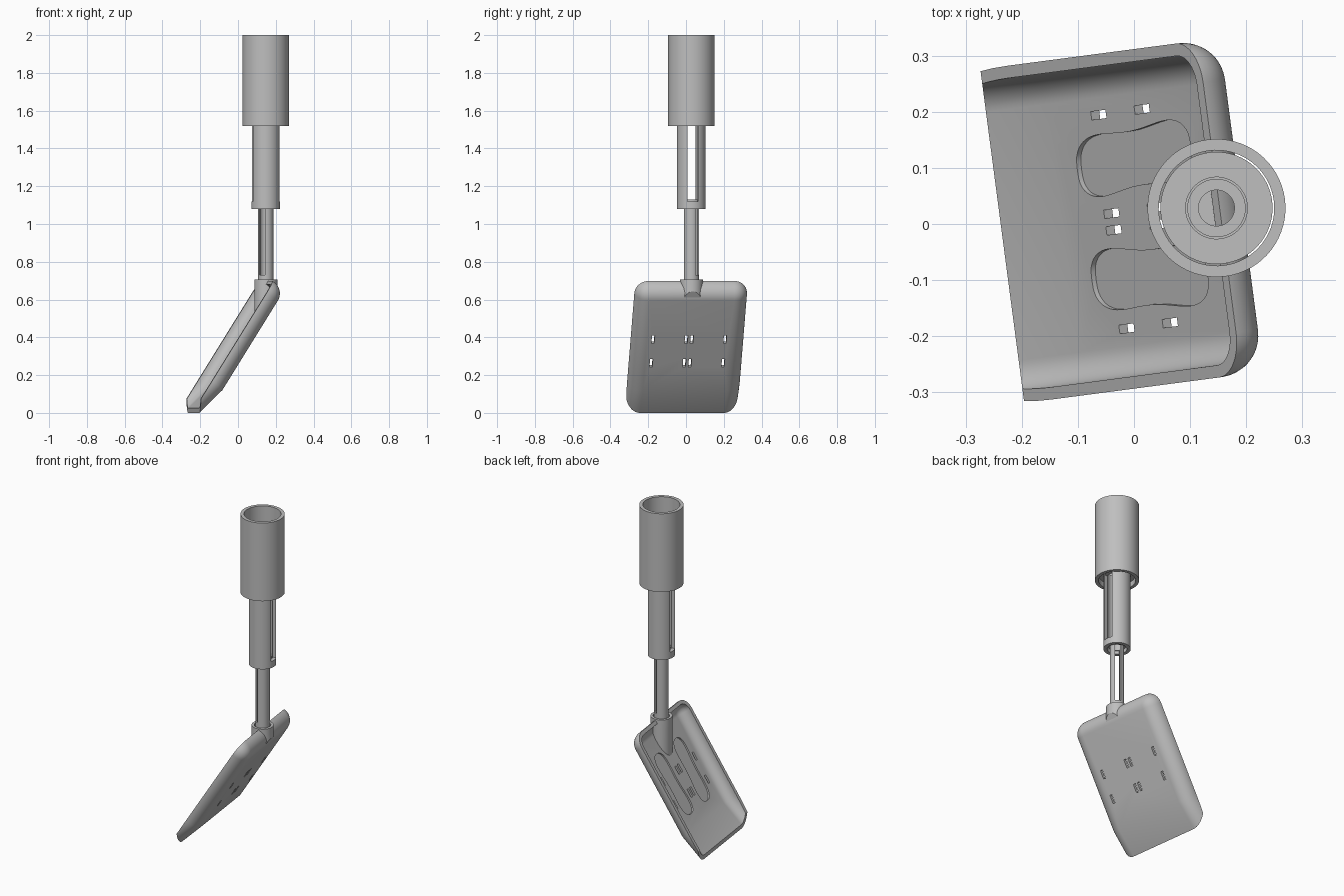
import bpy, bmesh, math
from mathutils import Vector, Matrix

if "Cube" in bpy.data.objects:
    bpy.data.objects.remove(bpy.data.objects["Cube"])

grey = bpy.data.materials.new("plain_grey")
grey.use_nodes = True
grey.diffuse_color = (0.52, 0.52, 0.52, 1)
grey.node_tree.nodes["Principled BSDF"].inputs["Base Color"].default_value = (0.52, 0.52, 0.52, 1)


def make(name, bm):
    bmesh.ops.recalc_face_normals(bm, faces=bm.faces)
    me = bpy.data.meshes.new(name)
    bm.to_mesh(me)
    bm.free()
    me.materials.append(grey)
    ob = bpy.data.objects.new(name, me)
    bpy.context.collection.objects.link(ob)
    return ob


def prism(name, profile, y0, y1, bevel=0):
    """Side profile (x, z) pulled along y; optional rounding of tray edges."""
    bm = bmesh.new()
    a = [bm.verts.new((p[0], y0, p[1])) for p in profile]
    b = [bm.verts.new((p[0], y1, p[1])) for p in profile]
    n = len(a)
    bm.faces.new(a)
    bm.faces.new(b[::-1])
    for i in range(n):
        bm.faces.new((a[i], b[i], b[(i + 1) % n], a[(i + 1) % n]))
    bmesh.ops.recalc_face_normals(bm, faces=bm.faces)
    if bevel:
        edges = [bm.edges.get((r[i], r[i + 1])) for r in (a, b) for i in range(3)]
        edges.append(bm.edges.get((a[2], b[2])))
        bmesh.ops.bevel(bm, geom=edges, offset=bevel, segments=10, profile=0.5,
                        affect='EDGES')
    return make(name, bm)


def lathe(name, profile, steps=64):
    """Closed (radius, z) loop spun into a ring."""
    bm = bmesh.new()
    rings = []
    for k in range(steps):
        t = 2 * math.pi * k / steps
        rings.append([bm.verts.new((r * math.cos(t), r * math.sin(t), z)) for r, z in profile])
    n = len(profile)
    for k in range(steps):
        p, q = rings[k], rings[(k + 1) % steps]
        for i in range(n):
            j = (i + 1) % n
            bm.faces.new((p[i], q[i], q[j], p[j]))
    return make(name, bm)


def box(name, size, matrix):
    bm = bmesh.new()
    bmesh.ops.create_cube(bm, size=1)
    bm.transform(matrix @ Matrix.Diagonal((*size, 1)))
    return make(name, bm)


def rod(name, r, z0, z1):
    bm = bmesh.new()
    bmesh.ops.create_cone(bm, cap_ends=True, segments=64, radius1=r, radius2=r, depth=z1 - z0,
                          matrix=Matrix.Translation((0, 0, (z0 + z1) / 2)))
    return make(name, bm)


def cut(ob, tool, operation='DIFFERENCE'):
    tool.hide_render = True
    mod = ob.modifiers.new("cut", 'BOOLEAN')
    mod.operation, mod.object, mod.solver = operation, tool, 'EXACT'
    bpy.context.view_layer.objects.active = ob
    bpy.ops.object.modifier_apply(modifier=mod.name)
    bpy.data.objects.remove(tool)


# Blade frame: d runs up the floor, n points out of the tray
ang = math.radians(58)
d = Vector((math.cos(ang), math.sin(ang)))
n = Vector((-d.y, d.x))
kink = Vector((-0.262, 0.12))
lip = Vector((0.123, 0.12))
length, depth, floor, wall = 0.633, 0.08, 0.018, 0.022


def tray(name, k, end, half, bevel, height):
    tip = k - lip * 2.2
    top = end + n * height
    return prism(name, [tip, k, end, top, tip + n * height], -half, half, bevel)


# Rounded scoop, hollowed and trimmed at the rim and the tip
end = kink + d * length
blade = tray("scoop_blade", kink, end, 0.30, 0.075, 0.25)
inner_kink = kink + n * floor + d * 0.002
cut(blade, tray("hollow", inner_kink, end - d * wall + n * floor, 0.30 - wall, 0.055, 0.4))
rim = kink + n * depth
rim_at = lambda x: (x, rim.y + (x - rim.x) * d.y / d.x)
cut(blade, prism("trim", [(-0.385, 0), (0.6, 0), rim_at(0.6), rim_at(-0.385)], -0.5, 0.5),
    'INTERSECT')


def on_floor(s, y, h):
    p = kink + d * s + n * h
    return Vector((p.x, y, p.y))


# Two waisted shallow pockets in the floor
for side in (-1, 1):
    bm = bmesh.new()
    low, high = [], []
    for i in range(64):
        t = 2 * math.pi * i / 64
        c, s = math.cos(t), math.sin(t)
        half = math.copysign(0.075 * abs(s) ** 0.7 * (1 - 0.35 * s ** 4), s)
        y = side * (0.107 + 0.008 * c + half)
        low.append(bm.verts.new(on_floor(0.27 + 0.194 * c, y, floor / 2)))
        high.append(bm.verts.new(on_floor(0.27 + 0.194 * c, y, floor * 2)))
    bm.faces.new(low)
    bm.faces.new(high[::-1])
    for i in range(64):
        j = (i + 1) % 64
        bm.faces.new((low[i], high[i], high[j], low[j]))
    cut(blade, make("pocket", bm))

# Eight through slots
tilt = Matrix.Rotation(-ang, 4, 'Y')
for s in (0.171, 0.318):
    for y in (-0.192, -0.015, 0.015, 0.192):
        cut(blade, box("slot", (0.05, 0.015, 0.08),
                       Matrix.Translation(on_floor(s, y, 0.01)) @ tilt))

# Socket rising from the scoop, sliced flush with its underside
socket = rod("socket", 0.061, 0.35, 0.705)
base = kink + n * 0.003
cut(socket, prism("slice", [base, base + d * 2, base + d * 2 + n, base + n], -0.5, 0.5),
    'INTERSECT')
cut(socket, rod("bore", 0.046, 0.67, 0.8))

# Three telescoping tubes; the lower two carry flanges
outer = lathe("outer_tube", [(0.123, 1.52), (0.123, 2.0), (0.103, 2.0), (0.103, 1.52)])


def flanged(name, bore, r, flange, z0, z1):
    return lathe(name, [(bore, z0), (r, z0), (r, z1), (flange, z1),
                        (flange, z1 + 0.03), (bore, z1 + 0.03)])


middle = flanged("middle_tube", 0.055, 0.076, 0.100, 1.08, 1.55)
inner = flanged("inner_tube", 0.032, 0.040, 0.052, 0.66, 1.10)


def long_slot(ob, width, z0, z1, degrees):
    turn = Matrix.Rotation(math.radians(degrees), 4, 'Z')
    cut(ob, box("long_slot", (0.4, width, z1 - z0),
                Matrix.Translation((0, 0, (z0 + z1) / 2)) @ turn))


long_slot(middle, 0.056, 1.12, 1.54, -2)
long_slot(inner, 0.034, 0.73, 1.09, 50)

# Place everything on the handle axis with its slight turn
for ob in (blade, socket, outer, middle, inner):
    ob.location = (0.147, 0.0285, 0)
    ob.rotation_euler.z = math.radians(7.5)
    bpy.ops.object.select_all(action='DESELECT')
    ob.select_set(True)
    bpy.context.view_layer.objects.active = ob
    bpy.ops.object.shade_smooth_by_angle(angle=math.radians(30))
